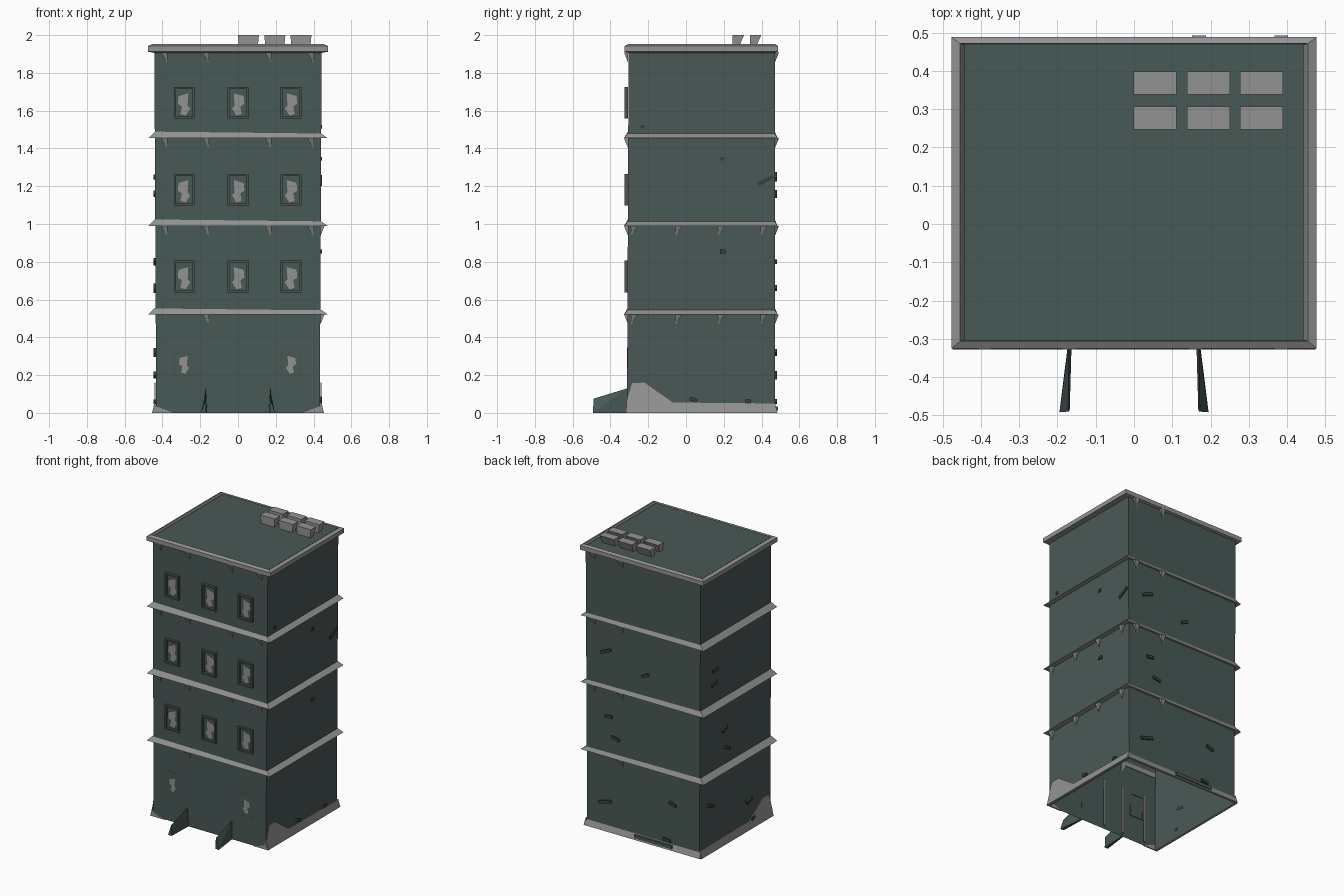
import bpy, bmesh, math, random
from mathutils import Vector, Matrix

cube = bpy.data.objects.get("Cube")
if cube:
    bpy.data.objects.remove(cube, do_unlink=True)
random.seed(4)


def material(name, rgb):
    m = bpy.data.materials.new(name)
    m.use_nodes = True
    m.diffuse_color = (*rgb, 1)
    m.node_tree.nodes["Principled BSDF"].inputs["Base Color"].default_value = (*rgb, 1)
    return m


GREEN = material("dark green wall", (0.066, 0.1, 0.092))
GREY = material("grey stone", (0.29, 0.29, 0.29))
FRAME = material("dark frame", (0.075, 0.085, 0.083))
DARK = material("dark debris", (0.035, 0.055, 0.05))


def finish(name, bm, mat):
    bmesh.ops.recalc_face_normals(bm, faces=bm.faces)
    me = bpy.data.meshes.new(name)
    bm.to_mesh(me)
    bm.free()
    me.materials.append(mat)
    ob = bpy.data.objects.new(name, me)
    bpy.context.collection.objects.link(ob)
    return ob


def hull(name, points, mat):
    bm = bmesh.new()
    for p in points:
        bm.verts.new(p)
    bmesh.ops.convex_hull(bm, input=bm.verts)
    return finish(name, bm, mat)


def box(name, lo, hi, mat, turn=None):
    lo, hi = Vector(lo), Vector(hi)
    bm = bmesh.new()
    bmesh.ops.create_cube(bm, size=1)
    bmesh.ops.scale(bm, vec=hi - lo, verts=bm.verts)
    if turn:
        bmesh.ops.rotate(bm, verts=bm.verts, matrix=turn)
    bmesh.ops.translate(bm, vec=(lo + hi) / 2, verts=bm.verts)
    return finish(name, bm, mat)


def ring_points(x, y0, y1, z):
    return [(-x, y0, z), (x, y0, z), (x, y1, z), (-x, y1, z)]


def rings(name, loops, mat, cap_top=False, closed=False):
    # Bridges rectangular loops into a skin
    bm = bmesh.new()
    vs = [[bm.verts.new(p) for p in loop] for loop in loops]
    pairs = list(zip(vs, vs[1:])) + ([(vs[-1], vs[0])] if closed else [])
    for a, b in pairs:
        for i in range(4):
            j = (i + 1) % 4
            bm.faces.new((a[i], a[j], b[j], b[i]))
    if cap_top:
        bm.faces.new(vs[-1])
    return finish(name, bm, mat)


# Hollow tower with an open bottom
rings("tower_walls", [ring_points(0.433, -0.312, 0.47, 0),
                      ring_points(0.443, -0.304, 0.472, 1.943)], GREEN, cap_top=True)

# Sloped ledges between floors, and the roof rim
LEVELS = (0.522, 0.99, 1.455)
for z in LEVELS:
    top = ring_points(0.44, -0.308, 0.47, z + 0.024)
    top[0] = (-0.44, -0.308, z + 0.034)
    top[3] = (-0.44, 0.47, z + 0.034)
    rings("floor_ledge", [ring_points(0.436, -0.306, 0.468, z),
                          ring_points(0.474, -0.328, 0.485, z), top], GREY, closed=True)
rings("roof_rim", [ring_points(0.437, -0.303, 0.468, 1.905),
                   ring_points(0.477, -0.325, 0.488, 1.912),
                   ring_points(0.477, -0.325, 0.488, 1.942),
                   ring_points(0.455, -0.307, 0.472, 1.952),
                   ring_points(0.45, -0.304, 0.47, 1.942)], GREY, closed=True)


# Small pointed brackets under the ledges
def bracket(wall, out, along, z):
    w, o = Vector(wall), Vector(out) * 0.022
    a = Vector(along) * 0.018
    up = Vector((0, 0, z))
    hull("bracket", [w - a + up, w + a + up, w + a + o + up, w - a + o + up,
                     w + a * 0.8 + up - Vector((0, 0, 0.055))], GREY)


for z in (*LEVELS, 1.908):
    low = z == LEVELS[0]
    for x in ((-0.17,) if low else (-0.39, -0.17, 0.16, 0.385)):
        bracket((x, -0.306, 0), (0, -1, 0), (1, 0, 0), z)
    for x in ((0.17,) if low else (0.17, 0.385)):
        bracket((x, 0.47, 0), (0, 1, 0), (-1, 0, 0), z)
    if z < 1.2:
        for y in (-0.275, -0.04, 0.185, 0.412):
            bracket((0.436, y, 0), (1, 0, 0), (0, -1, 0), z)

# Framed windows with broken panes
SHARD = [(-0.03, 0.035), (0.022, 0.05), (0.018, -0.015), (0.032, -0.03),
         (0.008, -0.068), (-0.02, -0.06), (-0.012, -0.02), (-0.034, -0.005)]


def window(x, z, framed, flip):
    y = -0.3075
    w, h, t = 0.055, 0.084, 0.011
    depth = 0.018 if framed else 0.004
    for s in (-1, 1):
        cx, cz = x + s * (w - t / 2), z + s * (h - t / 2)
        box("window_jamb", (cx - t / 2, y - depth, z - h), (cx + t / 2, y, z + h), FRAME)
        box("window_rail", (x - w + t, y - depth, cz - t / 2),
            (x + w - t, y, cz + t / 2), FRAME)
    bm = bmesh.new()
    k = 1 if framed else 0.8
    bm.faces.new([bm.verts.new((x + flip * px * k, y - 0.004, z + pz * k)) for px, pz in SHARD])
    bmesh.ops.solidify(bm, geom=bm.faces[:], thickness=0.003)
    finish("broken_pane", bm, GREY)


for row in range(4):
    z = 0.262 + row * 0.46
    for x in ((-0.285, 0.28) if row == 0 else (-0.285, 0.0, 0.28)):
        window(x, z, row > 0, -1 if x >= 0 else 1)

# Stone plinth: raised near the front on both sides, low at the back
PLINTH = [(-0.315, 0), (-0.315, 0.06), (-0.285, 0.158), (-0.22, 0.16),
          (-0.07, 0.055), (0.475, 0.05), (0.475, 0)]
for s in (-1, 1):
    bm = bmesh.new()
    face = bm.faces.new([bm.verts.new((s * 0.437, y, z)) for y, z in PLINTH])
    out = bmesh.ops.extrude_face_region(bm, geom=[face])
    for v in out["geom"]:
        if isinstance(v, bmesh.types.BMVert):
            v.co.x += s * (0.018 if v.co.z < 0.03 else 0.004)
    finish("side_plinth", bm, GREY)
    hull("front_plinth_corner", [(s * x, y, z) for y in (-0.318, -0.31)
                                 for x, z in ((0.455, 0), (0.34, 0), (0.437, 0.036))], GREY)
hull("back_plinth", [(s * x, y, z) for s in (-1, 1)
                     for x, y, z in ((0.45, 0.468, 0), (0.45, 0.485, 0), (0.437, 0.472, 0.04))], GREY)

# Splayed entrance fins
for s in (-1, 1):
    hull("entrance_fin", [(s * x, y, z) for x, y, z in (
        (0.163, -0.31, 0), (0.17, -0.31, 0.13), (0.172, -0.31, 0),
        (0.168, -0.488, 0), (0.195, -0.492, 0), (0.172, -0.49, 0.075))], GREEN)

# Door strips on the inner side of the front wall
for x in (-0.34, -0.16, -0.01):
    box("door_strip", (x - 0.008, -0.304, 0.02), (x + 0.008, -0.298, 0.36), GREY)

# Roof units with tapered bottoms
for x in (0.055, 0.195, 0.333):
    for y in (0.277, 0.368):
        hull("roof_unit", [(x + sx * 0.056, y + sy * 0.03, 2.0) for sx in (-1, 1) for sy in (-1, 1)]
             + [(x + sx * 0.05, y + dy, 1.942) for sx in (-1, 1) for dy in (-0.03, 0.005)], GREY)


# Loose planks stuck to the walls
def plank(axis, u, z, length, angle):
    c = {"x": (0.438, u, z), "-x": (-0.44, u, z), "y": (u, 0.473, z)}[axis]
    flat = axis == "y"
    half = Vector((length / 2, 0.008, 0.01) if flat else (0.008, length / 2, 0.01))
    turn = Matrix.Rotation(math.radians(angle), 3, "Y" if flat else "X")
    box("loose_plank", Vector(c) - half, Vector(c) + half, DARK, turn)


for u, z, n, a in ((0.42, 1.23, 0.09, 28), (0.19, 1.345, 0.02, 0), (0.195, 0.855, 0.03, 0),
                   (0.04, 0.07, 0.04, -20), (0.33, 0.06, 0.03, 0), (-0.23, 1.515, 0.02, 0)):
    plank("x", u, z, n, a)
for z in (0.06, 0.2, 0.32, 0.66, 0.8, 1.16, 1.25):
    plank("y", random.uniform(-0.35, 0.35), z, random.uniform(0.05, 0.11), random.uniform(-30, 30))
    plank("-x", random.uniform(-0.2, 0.4), z, random.uniform(0.03, 0.08), random.uniform(-40, 40))
box("fallen_board", (-0.23, 0.472, 0.012), (0.06, 0.488, 0.035), GREEN)
